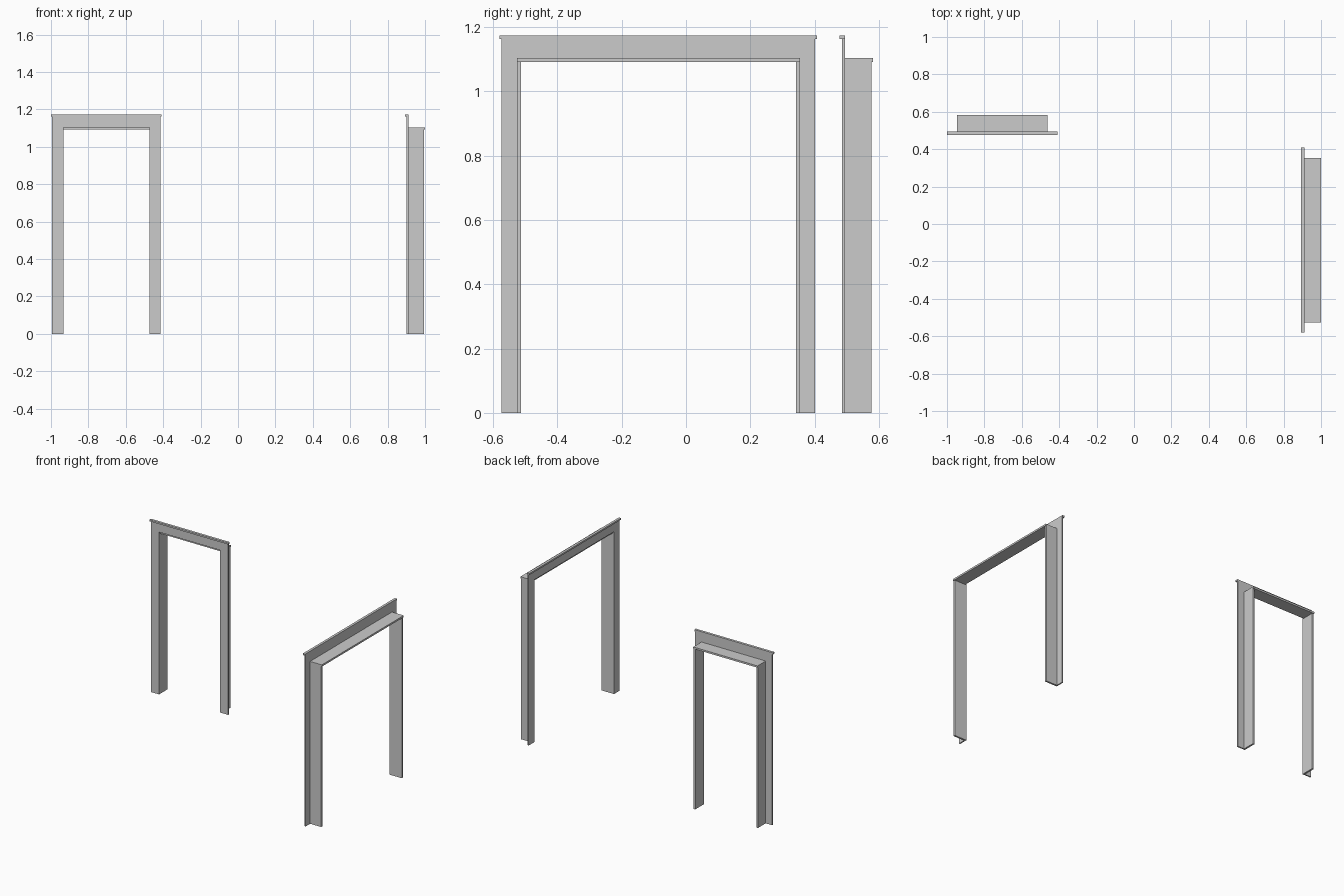
import bpy, bmesh, math

if "Cube" in bpy.data.objects:
    bpy.data.objects.remove(bpy.data.objects["Cube"])

TOP, CAP_H = 1.174, 0.011      # overall height, cap strip height
HEAD_TOP, THICK = 1.104, 0.012  # top of the lining, board thickness


def make_object(name, bm, place):
    bmesh.ops.recalc_face_normals(bm, faces=bm.faces[:])
    mesh = bpy.data.meshes.new(name)
    bm.to_mesh(mesh)
    bm.free()
    ob = bpy.data.objects.new(name, mesh)
    ob.location, ob.rotation_euler = (*place[0], 0), (0, 0, place[1])
    bpy.context.collection.objects.link(ob)


def box(name, lo, hi, place):
    bm = bmesh.new()
    bmesh.ops.create_cube(bm, size=1)
    for v in bm.verts:
        v.co = [lo[i] if v.co[i] < 0 else hi[i] for i in range(3)]
    make_object(name, bm, place)


def arch(name, outer, inner, z_in, z_out, y0, y1, place):
    # upside-down U outline pushed through its depth
    pts = [(-outer, 0), (-outer, z_out), (outer, z_out), (outer, 0),
           (inner, 0), (inner, z_in), (-inner, z_in), (-inner, 0)]
    bm = bmesh.new()
    face = bm.faces.new([bm.verts.new((x, y0, z)) for x, z in pts])
    new = bmesh.ops.extrude_face_region(bm, geom=[face], use_keep_orig=True)
    verts = [g for g in new["geom"] if isinstance(g, bmesh.types.BMVert)]
    bmesh.ops.translate(bm, verts=verts, vec=(0, y1 - y0, 0))
    make_object(name, bm, place)


def door_frame(label, half, place):
    """half = half the opening width; local y = 0 is the back of the casing."""
    lining = half + THICK
    cap = half + 0.066
    # flat casing with a projecting strip along its top
    arch(label + "_casing", half + 0.06, half, HEAD_TOP, TOP - CAP_H, -0.009, 0, place)
    box(label + "_cap", (-cap, -0.017, TOP - CAP_H), (cap, 0, TOP), place)
    # lining boards behind the casing; head is slightly deeper than the sides
    box(label + "_head_lining", (-lining, 0, HEAD_TOP - THICK), (lining, 0.088, HEAD_TOP), place)
    for side, s in (("left", -1), ("right", 1)):
        a, b = sorted((s * half, s * lining))
        box(f"{label}_{side}_lining", (a, 0, 0), (b, 0.083, HEAD_TOP - THICK), place)


door_frame("narrow_frame", 0.23, ((-0.704, 0.494), 0))
door_frame("wide_frame", 0.428, ((0.911, -0.086), -math.pi / 2))
